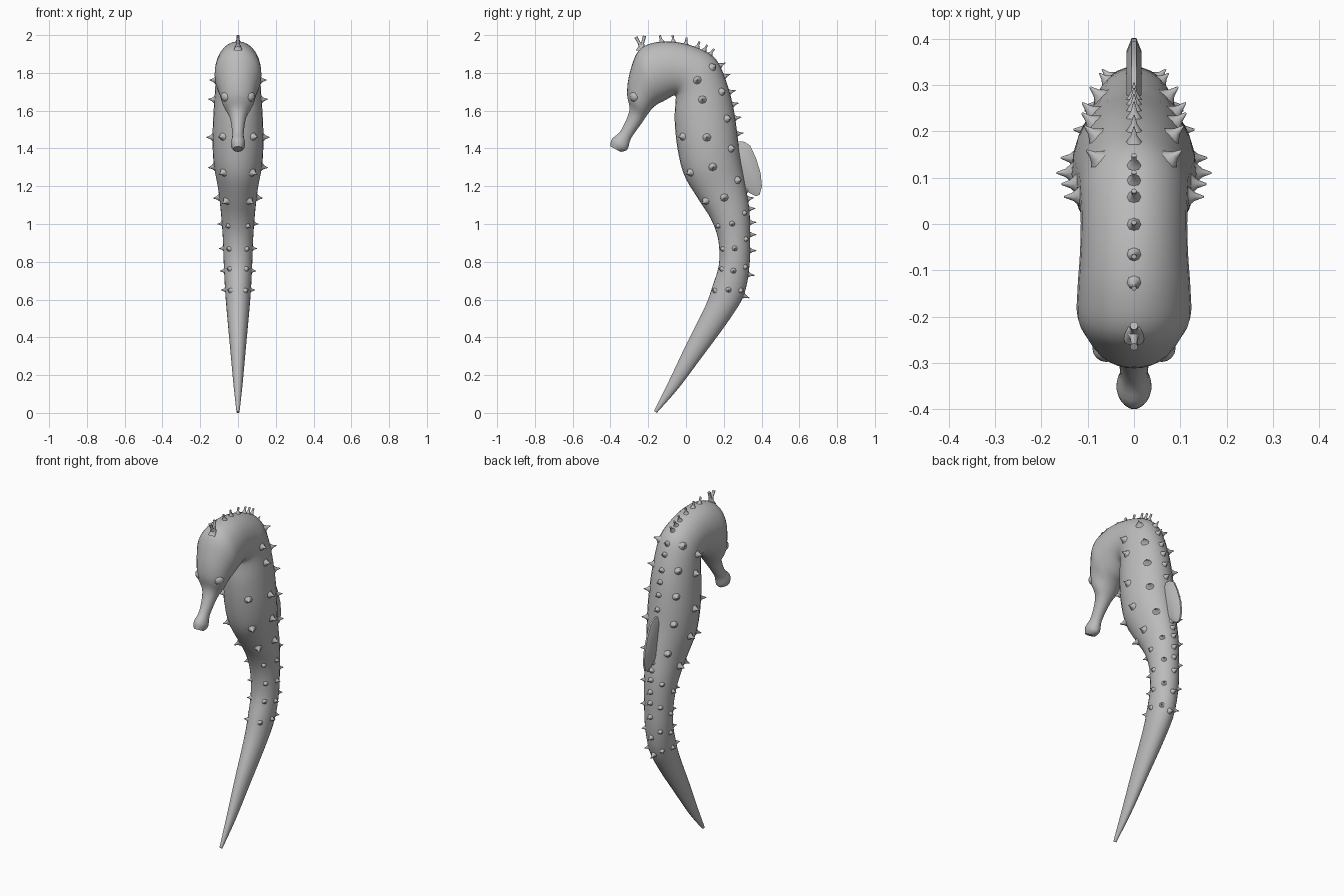
import bpy, bmesh
from math import sin, cos, pi, radians
from mathutils import Vector, Matrix

cube = bpy.data.objects.get("Cube")
if cube:
    bpy.data.objects.remove(cube)

grey = bpy.data.materials.new("stone grey")
grey.use_nodes = True
colour = (0.5, 0.5, 0.5, 1)
grey.diffuse_color = colour
grey.node_tree.nodes["Principled BSDF"].inputs["Base Color"].default_value = colour


def finish(name, bm, angle=50):
    """Turn a bmesh into a smooth shaded object."""
    bmesh.ops.recalc_face_normals(bm, faces=bm.faces)
    mesh = bpy.data.meshes.new(name)
    bm.to_mesh(mesh)
    bm.free()
    mesh.materials.append(grey)
    obj = bpy.data.objects.new(name, mesh)
    bpy.context.collection.objects.link(obj)
    bpy.ops.object.select_all(action="DESELECT")
    obj.select_set(True)
    bpy.context.view_layer.objects.active = obj
    bpy.ops.object.shade_smooth_by_angle(angle=radians(angle))
    return obj


# Cross-sections from tail to mouth: belly y, z, back y, z, half width
SECTIONS = [Vector(s) for s in (
    (-.17, .01, -.155, 0, .008), (-.09, .17, -.04, .13, .024),
    (0, .36, .08, .29, .04), (.1, .56, .22, .48, .058),
    (.14, .67, .305, .62, .068), (.175, .79, .335, .77, .075),
    (.17, .92, .34, .92, .08), (.13, 1.03, .335, 1.08, .09),
    (.06, 1.14, .31, 1.23, .105), (-.01, 1.26, .285, 1.37, .128),
    (-.045, 1.4, .27, 1.49, .135), (-.06, 1.55, .25, 1.62, .13),
    (-.055, 1.65, .215, 1.75, .122), (-.055, 1.675, .16, 1.87, .118),
    (-.065, 1.68, .07, 1.93, .115), (-.085, 1.67, -.05, 1.963, .117),
    (-.12, 1.65, -.16, 1.962, .122), (-.15, 1.635, -.25, 1.92, .122),
    (-.175, 1.615, -.298, 1.8, .1), (-.2, 1.585, -.312, 1.69, .08),
    (-.23, 1.54, -.3, 1.6, .045), (-.29, 1.455, -.345, 1.495, .03),
    (-.31, 1.395, -.392, 1.45, .038), (-.345, 1.382, -.4, 1.41, .026))]
LAST = len(SECTIONS) - 1
NECK = 13


def section(t):
    """Catmull-Rom blend of neighbouring cross-sections."""
    i = min(int(t), LAST - 1)
    u = t - i
    a, b, c, d = (SECTIONS[max(0, min(LAST, i + k))] for k in (-1, 0, 1, 2))
    return b + u * ((c - a) + u * ((2*a - 5*b + 4*c - d) + u * (3*(b - c) + d - a))) / 2


def surface(t, a):
    """Point on the body; angle 0 is the back ridge, pi is the belly."""
    fy, fz, by, bz, w = section(t)
    return Vector((w * sin(a), (fy + by + (by - fy) * cos(a)) / 2,
                   (fz + bz + (bz - fz) * cos(a)) / 2))


# Body, head, snout and tail in one loft
bm = bmesh.new()
SIDES, STEPS = 28, 4
rings = [[bm.verts.new(surface(k / STEPS, 2 * pi * j / SIDES)) for j in range(SIDES)]
         for k in range(LAST * STEPS + 1)]
for lower, upper in zip(rings, rings[1:]):
    for j in range(SIDES):
        n = (j + 1) % SIDES
        bm.faces.new((lower[j], lower[n], upper[n], upper[j]))
bm.faces.new(rings[0])
bm.faces.new(rings[-1])
finish("body", bm)


def spike(bm, base, direction, length, radius, tip=0.08):
    """Flared thorn rising from a sunken base."""
    rot = direction.to_track_quat("Z", "Y").to_matrix().to_4x4()
    place = Matrix.Translation(base) @ rot
    loops = []
    for h, r in ((-.35, 1.3), (0, .85), (.4, .38), (1, tip)):
        loops.append([bm.verts.new(place @ Vector((r * radius * cos(j * pi / 4),
                                                   r * radius * sin(j * pi / 4), h * length)))
                      for j in range(8)])
    for lo, up in zip(loops, loops[1:]):
        for j in range(8):
            bm.faces.new((lo[j], lo[j - 1], up[j - 1], up[j]))
    bm.faces.new(loops[-1])


def grow(bm, a, z, length, radius, tip=0.08):
    """Set a spike on the trunk at a given angle and height."""
    t = min((k / 20 for k in range(NECK * 20)), key=lambda k: abs(surface(k, a).z - z))
    p = surface(t, a)
    along = surface(t + .05, a) - surface(t - .05, a)
    around = surface(t, a + .05) - surface(t, a - .05)
    normal = along.cross(around).normalized()
    if normal.dot(p - (surface(t, 0) + surface(t, pi)) / 2) < 0:
        normal.negate()
    spike(bm, p, normal, length, radius, tip)


# Thorn rows down both flanks
ROWS = {
    "side_thorns": (90, (1.76, 1.66, 1.46, 1.3, 1.14, 1, .87, .75, .65)),
    "belly_thorns": (142, (1.46, 1.27, 1.12, .99, .87, .76, .65)),
    "back_thorns": (42, (1.83, 1.7, 1.56, 1.4, 1.23, 1.06, .92, .77, .65)),
}
for name, (angle, heights) in ROWS.items():
    bm = bmesh.new()
    for z in heights:
        size = .032 if z > 1.1 else .022
        for s in (1, -1):
            grow(bm, s * radians(angle), z, size, size * .75)
    finish(name, bm)

# Single row along the back ridge
bm = bmesh.new()
for z in (1.84, 1.78, 1.7, 1.63, 1.56, 1.48, 1.18, 1.13, 1.08, 1.01, .94, .86, .73, .62):
    grow(bm, 0, z, .034, .018)
finish("ridge_thorns", bm)

# Blunt knobs over the nape and forked crown on the brow
bm = bmesh.new()
for t in (13.4, 13.75, 14.1, 14.6, 15.15, 15.7):
    p = surface(t, 0)
    out = p - Vector((0, -.04, 1.68))
    spike(bm, p, out, .034, .016, .35)
for lean in (-.55, .25):
    spike(bm, Vector((0, -.235, 1.935)), Vector((0, lean, 1)), .063, .02, .45)
finish("crown_knobs", bm)

# Eyes
bm = bmesh.new()
for s in (1, -1):
    bmesh.ops.create_uvsphere(bm, u_segments=16, v_segments=10, radius=.03,
                              matrix=Matrix.Translation((s * .06, -.268, 1.675)))
finish("eyes", bm)

# Dorsal fin, a thin plate tapering to its outer edge
bm = bmesh.new()
outline = ((.25, 1.44), (.31, 1.435), (.34, 1.415), (.37, 1.35), (.395, 1.27), (.402, 1.2),
           (.39, 1.155), (.37, 1.147), (.335, 1.165), (.3, 1.19), (.25, 1.22))
sheets = []
for s in (1, -1):
    rim = [bm.verts.new((s * .005, y, z)) for y, z in outline]
    inner = [bm.verts.new((s * .016, .29 + (y - .29) * .75, 1.3 + (z - 1.3) * .75))
             for y, z in outline]
    bm.faces.new(inner)
    sheets.append(rim)
    for j in range(len(rim)):
        bm.faces.new((rim[j], rim[j - 1], inner[j - 1], inner[j]))
left, right = sheets
for j in range(len(left)):
    bm.faces.new((left[j], left[j - 1], right[j - 1], right[j]))
finish("dorsal_fin", bm, 40)
